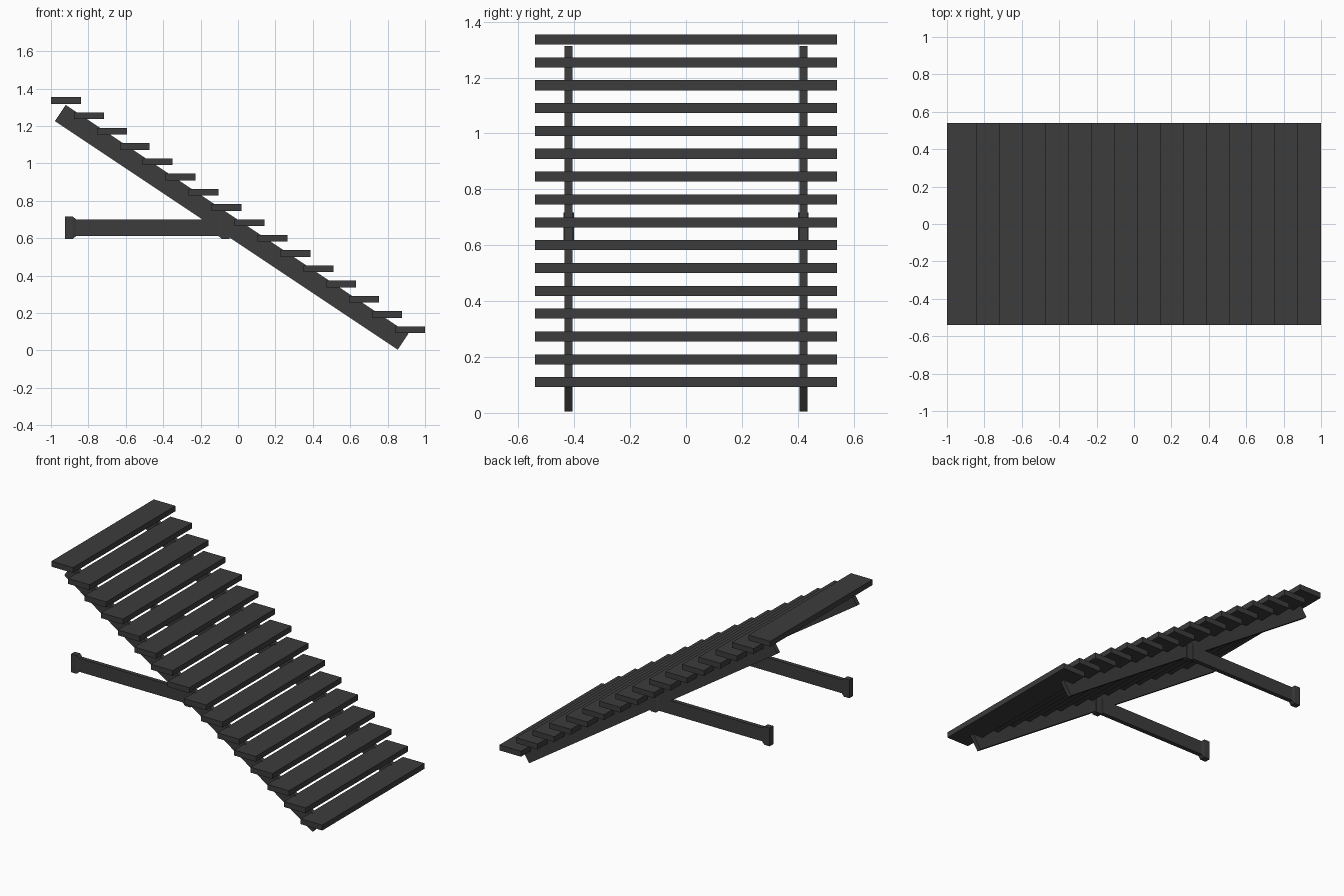
import bpy, bmesh, math
from mathutils import Vector

if "Cube" in bpy.data.objects:
    bpy.data.objects.remove(bpy.data.objects["Cube"])

dark = bpy.data.materials.new("dark_metal")
dark.diffuse_color = (0.045, 0.045, 0.045, 1)
dark.use_nodes = True
dark.node_tree.nodes["Principled BSDF"].inputs["Base Color"].default_value = dark.diffuse_color


def finish(name, bm):
    bmesh.ops.recalc_face_normals(bm, faces=bm.faces)
    me = bpy.data.meshes.new(name)
    bm.to_mesh(me)
    bm.free()
    me.materials.append(dark)
    ob = bpy.data.objects.new(name, me)
    bpy.context.collection.objects.link(ob)
    return ob


def box(name, centre, size, tilt=0.0):
    bm = bmesh.new()
    bmesh.ops.create_cube(bm, size=1)
    bmesh.ops.scale(bm, vec=size, verts=bm.verts)
    ob = finish(name, bm)
    ob.location = centre
    ob.rotation_euler.y = tilt
    return ob


def loft_x(name, sections, y, z):
    # Rectangular sections (x, half width, half height) joined along x
    bm = bmesh.new()
    rings = [[bm.verts.new((x, y + sy * w, z + sz * h))
              for sy, sz in ((-1, -1), (1, -1), (1, 1), (-1, 1))]
             for x, w, h in sections]
    for a, b in zip(rings, rings[1:]):
        for i in range(4):
            j = (i + 1) % 4
            bm.faces.new((a[i], a[j], b[j], b[i]))
    bm.faces.new(rings[0])
    bm.faces.new(rings[-1])
    return finish(name, bm)


# Treads
COUNT = 16
for i in range(COUNT):
    t = i / (COUNT - 1)
    box(f"tread_{i + 1}", (-0.92 + 1.84 * t, 0, 1.336 - 1.226 * t), (0.16, 1.08, 0.036))

# Sloping side beams
top, bottom = Vector((-0.95, 0, 1.269)), Vector((0.883, 0, 0.0475))
run = bottom - top
tilt = math.atan2(-run.z, run.x)

# Support arms with flared, chamfered end plates
ARM = [(-0.925, 0.019, 0.061), (-0.885, 0.019, 0.061), (-0.866, 0.014, 0.045),
       (-0.104, 0.014, 0.045), (-0.085, 0.019, 0.061), (-0.045, 0.019, 0.061)]

for side, y in (("front", -0.42), ("back", 0.42)):
    mid = (top + bottom) / 2
    box(f"{side}_side_beam", (mid.x, y, mid.z), (run.length, 0.028, 0.104), tilt)
    loft_x(f"{side}_support_arm", ARM, y, 0.656)
